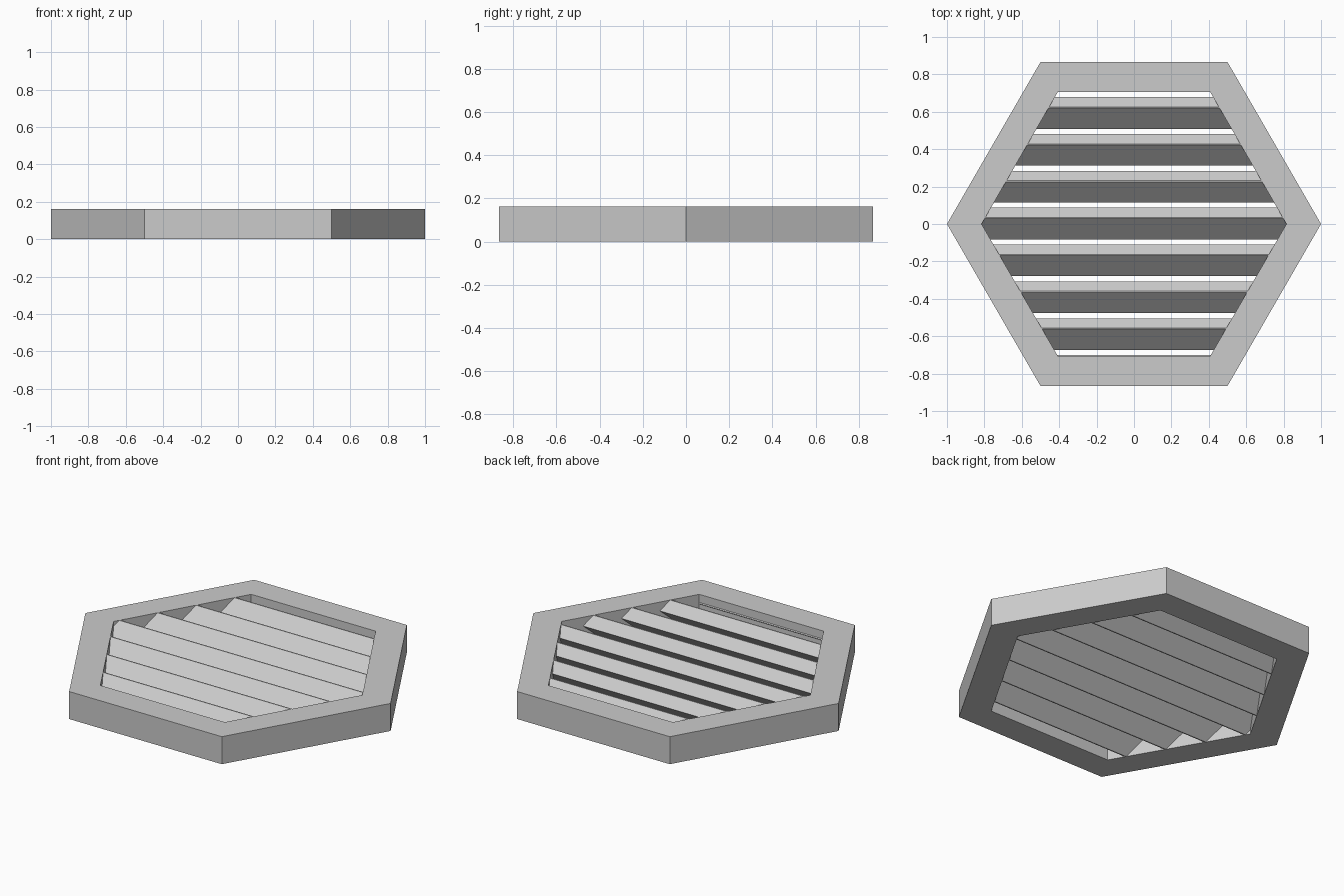
import bpy, bmesh
from math import cos, sin, pi, sqrt
from mathutils import Vector

if "Cube" in bpy.data.objects:
    bpy.data.objects.remove(bpy.data.objects["Cube"])

HEIGHT = 0.163
OUTER, INNER = 1.0, 0.815          # corner radii of the frame
PITCH, OFFSET = 0.197, 0.0025      # louvre spacing along y
RUN, DEPTH = 0.1135, 0.0555        # 45 degree legs of the slat section

grey = bpy.data.materials.new("light_grey")
grey.use_nodes = True
colour = (0.6, 0.6, 0.6, 1)
grey.diffuse_color = colour
grey.node_tree.nodes["Principled BSDF"].inputs["Base Color"].default_value = colour


def finish(bm, name):
    bmesh.ops.recalc_face_normals(bm, faces=bm.faces)
    mesh = bpy.data.meshes.new(name)
    bm.to_mesh(mesh)
    bm.free()
    mesh.materials.append(grey)
    bpy.context.collection.objects.link(bpy.data.objects.new(name, mesh))


def hexagon(bm, radius, z):
    return [bm.verts.new((radius * cos(i * pi / 3), radius * sin(i * pi / 3), z)) for i in range(6)]


def clip(bm, point, normal):
    geom = bm.verts[:] + bm.edges[:] + bm.faces[:]
    cut = bmesh.ops.bisect_plane(bm, geom=geom, dist=1e-6, plane_co=point,
                                 plane_no=normal, clear_outer=True)["geom_cut"]
    edges = [e for e in cut if isinstance(e, bmesh.types.BMEdge)]
    if edges:
        bmesh.ops.holes_fill(bm, edges=edges, sides=0)


# Hexagonal frame: four rings bridged into a closed tube
bm = bmesh.new()
rings = [hexagon(bm, r, z) for r, z in
         ((OUTER, 0), (OUTER, HEIGHT), (INNER, HEIGHT), (INNER, 0))]
for k in range(4):
    a, b = rings[k], rings[(k + 1) % 4]
    for i in range(6):
        j = (i + 1) % 6
        bm.faces.new((a[i], a[j], b[j], b[i]))
finish(bm, "hexagonal_frame")

# Tilted slats, trimmed to the opening and to the frame height
half = (RUN + DEPTH) / 2
section = [(-half, DEPTH - half), (RUN - half, half),
           (half, half - DEPTH), (DEPTH - half, -half)]
for n in range(-4, 4):
    bm = bmesh.new()
    y0, z0 = n * PITCH + OFFSET, HEIGHT / 2
    ends = [[bm.verts.new((x, y0 + y, z0 + z)) for y, z in section] for x in (-1, 1)]
    bm.faces.new(ends[0])
    bm.faces.new(ends[1])
    for i in range(4):
        j = (i + 1) % 4
        bm.faces.new((ends[0][i], ends[0][j], ends[1][j], ends[1][i]))
    bmesh.ops.recalc_face_normals(bm, faces=bm.faces)
    for i in range(6):
        angle = (i + 0.5) * pi / 3
        side = Vector((cos(angle), sin(angle), 0))
        clip(bm, side * INNER * sqrt(3) / 2, side)
    clip(bm, (0, 0, HEIGHT), (0, 0, 1))
    clip(bm, (0, 0, 0), (0, 0, -1))
    finish(bm, f"louvre_slat_{n + 5}")
